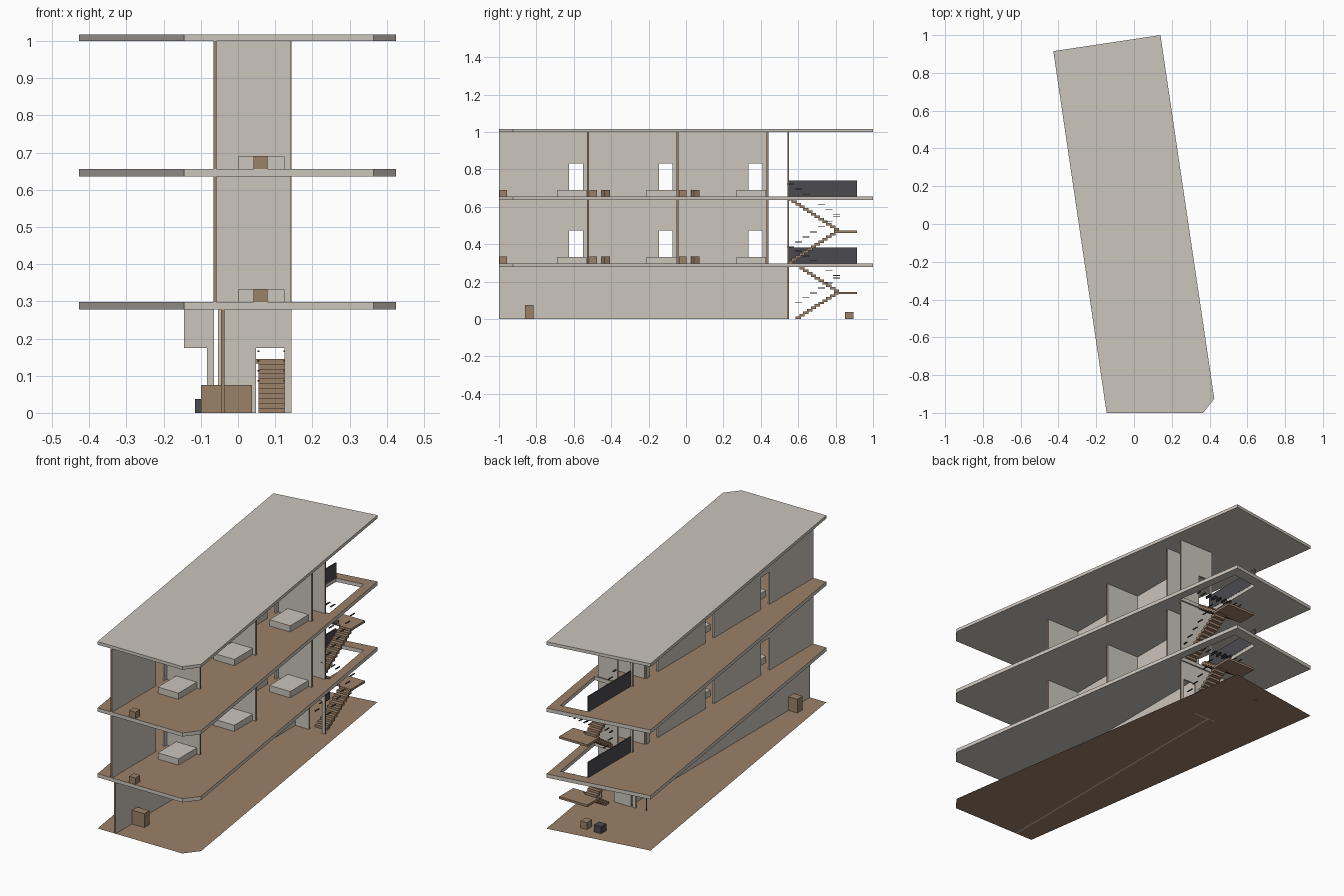
import bpy, bmesh, math
from mathutils import Vector, Matrix

if "Cube" in bpy.data.objects:
    bpy.data.objects.remove(bpy.data.objects["Cube"])


def material(name, rgb):
    m = bpy.data.materials.new(name)
    m.use_nodes = True
    m.diffuse_color = (*rgb, 1)
    m.node_tree.nodes["Principled BSDF"].inputs["Base Color"].default_value = (*rgb, 1)
    return m


PLASTER = material("plaster", (0.60, 0.555, 0.50))
WOOD = material("wood", (0.33, 0.22, 0.14))
DARK = material("dark_metal", (0.07, 0.068, 0.08))


def finish(name, bm, mats, rule=None):
    bmesh.ops.recalc_face_normals(bm, faces=bm.faces)
    bm.normal_update()
    if rule:
        for f in bm.faces:
            f.material_index = 1 if rule(f) else 0
    me = bpy.data.meshes.new(name)
    bm.to_mesh(me)
    bm.free()
    for m in mats:
        me.materials.append(m)
    ob = bpy.data.objects.new(name, me)
    bpy.context.collection.objects.link(ob)
    return ob


def add_box(bm, lo, hi, turn=0):
    lo, hi = Vector(lo), Vector(hi)
    mat = (Matrix.Translation((lo + hi) / 2) @ Matrix.Rotation(turn, 4, 'Z')
           @ Matrix.Diagonal((*(hi - lo), 1)))
    bmesh.ops.create_cube(bm, size=1, matrix=mat)


def box(name, lo, hi, mat, turn=0):
    bm = bmesh.new()
    add_box(bm, lo, hi, turn)
    return finish(name, bm, [mat])


def slab(name, outline, z0, z1, mats, hole=None):
    """Flat plate with an optional stairwell hole; the second colour goes on top."""
    bm = bmesh.new()
    edges = []
    for ring in [outline] + ([hole] if hole else []):
        vs = [bm.verts.new((x, y, z0)) for x, y in ring]
        edges += [bm.edges.new((vs[i - 1], vs[i])) for i in range(len(vs))]
    bmesh.ops.triangle_fill(bm, edges=edges, use_beauty=True)
    if z1 > z0:
        geo = bmesh.ops.extrude_face_region(bm, geom=bm.faces[:])["geom"]
        bmesh.ops.translate(bm, vec=(0, 0, z1 - z0),
                            verts=[g for g in geo if isinstance(g, bmesh.types.BMVert)])
    return finish(name, bm, mats, lambda f: len(mats) > 1 and f.normal.z > 0.5)


def wall(name, along, start, end, pos, thick, z0, z1, doors=(), door_h=0.175):
    """Straight wall with doorways notched from the floor and wooden end faces."""
    prof = [(start, z0)]
    for a, b in doors:
        prof += [(a, z0), (a, z0 + door_h), (b, z0 + door_h), (b, z0)]
    prof += [(end, z0), (end, z1), (start, z1)]
    prof = [p for i, p in enumerate(prof) if p != prof[i - 1]]

    def place(t, z, off):
        return (pos + off, t, z) if along == 'Y' else (t, pos + off, z)

    bm = bmesh.new()
    face = bm.faces.new([bm.verts.new(place(t, z, -thick / 2)) for t, z in prof])
    geo = bmesh.ops.extrude_face_region(bm, geom=[face])["geom"]
    shift = (thick, 0, 0) if along == 'Y' else (0, thick, 0)
    bmesh.ops.translate(bm, vec=shift,
                        verts=[g for g in geo if isinstance(g, bmesh.types.BMVert)])
    k = 1 if along == 'Y' else 0

    def is_end(f):
        c = f.calc_center_median()[k]
        return abs(f.normal[k]) > 0.9 and min(abs(c - start), abs(c - end)) < 0.001

    return finish(name, bm, [PLASTER, WOOD], is_end)


# Plates: ground, two floors with a stairwell, roof
OUTLINE = [(-0.145, -1), (0.365, -1), (0.425, -0.925), (0.14, 1), (-0.427, 0.915)]
WELL = [(-0.05, 0.56), (0.158, 0.56), (0.102, 0.935), (-0.05, 0.915)]
LEVELS = [0.298, 0.656]
TOPS = [0.638, 1.0]
slab("ground", OUTLINE, 0, 0, [WOOD])
for i, z in enumerate(LEVELS):
    slab(f"floor_slab_{i + 1}", OUTLINE, z - 0.02, z, [PLASTER, WOOD], WELL)
slab("roof_slab", OUTLINE, 1.0, 1.017, [PLASTER])

# Ground storey walls
wall("ground_long_wall", 'Y', -1, 0.545, -0.041, 0.01, 0, 0.278)
wall("ground_back_wall", 'X', -0.054, 0.144, 0.548, 0.008, 0, 0.278, [(0.048, 0.125)])
wall("ground_side_wall", 'X', -0.145, -0.065, 0.548, 0.008, 0, 0.278, [(-0.145, -0.083)])

# Upper storeys: walls, furniture, railing
PITCH = 0.48
for n, (z, top) in enumerate(zip(LEVELS, TOPS), 1):
    doors = [(-0.625 + PITCH * i, -0.552 + PITCH * i) for i in range(3)]
    wall(f"long_wall_{n}", 'Y', -1, 0.435, -0.062, 0.009, z, top, doors)
    wall(f"back_wall_{n}", 'X', -0.064, 0.144, 0.548, 0.008, z, top, [(-0.05, 0.025)])
    for i in range(3):
        d = PITCH * i
        wall(f"cross_wall_{n}_{i}", 'X', -0.058, 0.142, -0.525 + d, 0.011, z, top)
        box(f"bed_{n}_{i}", (0, -0.69 + d, z), (0.125, -0.532 + d, z + 0.034), PLASTER)
        box(f"bedside_cube_{n}_{i}", (0.042, -0.997 + d, z),
            (0.08, -0.957 + d, z + 0.035), WOOD)
        if i:
            box(f"chair_{n}_{i}", (-0.043, -0.927 + d, z), (-0.01, -0.893 + d, z + 0.035),
                WOOD, math.radians(30))
    box(f"railing_{n}", (-0.055, 0.548, z), (-0.049, 0.915, z + 0.084), DARK)

# Ground furniture
box("desk", (-0.1, -0.86, 0), (0.038, -0.815, 0.075), WOOD)
box("wood_stool", (-0.03, 0.85, 0), (0.008, 0.895, 0.038), WOOD)
box("dark_stool", (-0.115, 0.85, 0), (-0.072, 0.895, 0.038), DARK)


# Stairs: two flights of treads around a half landing, with short rail plates
def staircase(name, z0, z1, steps):
    run, mid = 0.0205, (z0 + z1) / 2
    rise = (mid - z0) / steps
    turn_y = 0.815
    treads, rails = bmesh.new(), bmesh.new()
    for x0, x1, base, up in ((0.055, 0.125, z0, 1), (-0.035, 0.035, mid, -1)):
        for i in range(steps):
            y = turn_y - (steps - i if up > 0 else i + 1) * run
            z = base + i * rise
            add_box(treads, (x0, y - 0.004, z), (x1, y + run + 0.004, z + rise))
            if i % 2 == 0:
                for x in (x0, x1):
                    add_box(rails, (x - 0.003, y - 0.008, z + 0.085),
                            (x + 0.003, y + 0.03, z + 0.089))
    add_box(treads, (-0.045, turn_y - 0.01, mid - 0.012), (0.125, 0.913, mid))
    finish(name, treads, [WOOD])
    finish(name + "_rail_plates", rails, [DARK])


staircase("lower_stairs", 0, LEVELS[0] - 0.008, 11)
staircase("upper_stairs", LEVELS[0], LEVELS[1] - 0.008, 13)
